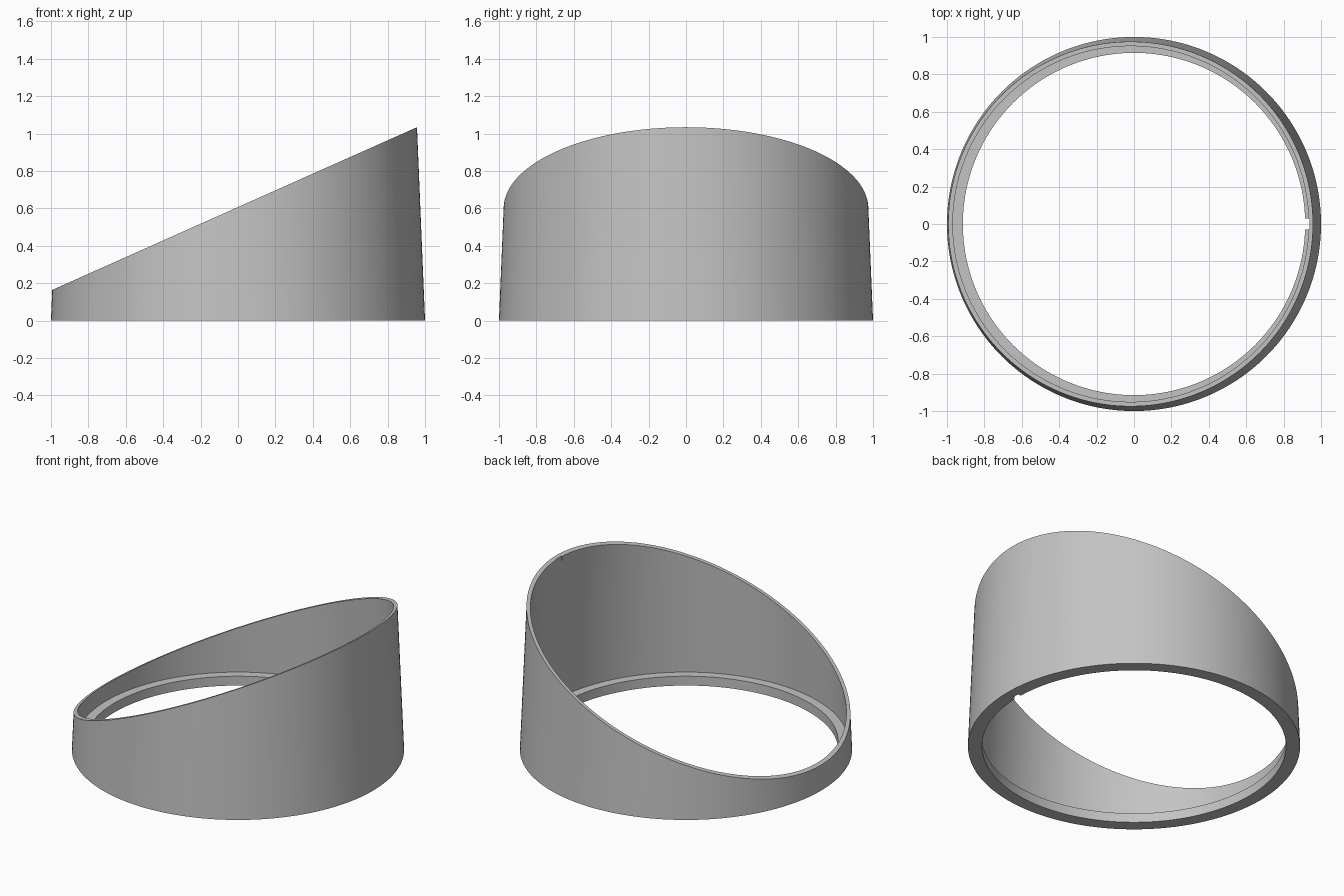
import bpy, bmesh
from math import cos, sin, tau

if "Cube" in bpy.data.objects:
    bpy.data.objects.remove(bpy.data.objects["Cube"], do_unlink=True)

SEGMENTS = 192
TAPER = 0.0415               # radius lost per unit of height
RIM_MID, RIM_SLOPE = 0.607, 0.446
OUTER, INNER = 1.0, 0.976    # wall radii at the base
LIP_RADIUS, LIP_HEIGHT = 0.915, 0.062

grey = bpy.data.materials.new("light grey")
grey.use_nodes = True
colour = (0.55, 0.55, 0.55, 1)
grey.diffuse_color = colour
grey.node_tree.nodes["Principled BSDF"].inputs["Base Color"].default_value = colour


def rim_point(base_radius, c):
    """Radius and height where a tapered wall meets the sloping rim."""
    z = (RIM_MID + RIM_SLOPE * base_radius * c) / (1 + RIM_SLOPE * TAPER * c)
    return base_radius - TAPER * z, z


def section(c):
    """Closed wall profile, from the bottom outside up and over to the lip."""
    return [(OUTER, 0), rim_point(OUTER, c), rim_point(INNER, c),
            (INNER - TAPER * LIP_HEIGHT, LIP_HEIGHT),
            (LIP_RADIUS, LIP_HEIGHT), (LIP_RADIUS, 0)]


def finish(bm, name):
    bmesh.ops.recalc_face_normals(bm, faces=bm.faces)
    mesh = bpy.data.meshes.new(name)
    bm.to_mesh(mesh)
    bm.free()
    mesh.materials.append(grey)
    obj = bpy.data.objects.new(name, mesh)
    bpy.context.collection.objects.link(obj)
    return obj


# Tapered, slope-cut tube with a lip inside its base
bm = bmesh.new()
rings = []
for i in range(SEGMENTS):
    a = tau * i / SEGMENTS
    rings.append([bm.verts.new((r * cos(a), r * sin(a), z)) for r, z in section(cos(a))])
for i, ring in enumerate(rings):
    following = rings[(i + 1) % SEGMENTS]
    for j in range(len(ring)):
        k = (j + 1) % len(ring)
        bm.faces.new((ring[j], following[j], following[k], ring[k]))
hood = finish(bm, "sloped_hood")

# Upright key slot through the lip on the tall side
bm = bmesh.new()
bmesh.ops.create_cube(bm, size=1)
bmesh.ops.scale(bm, verts=bm.verts, vec=(0.137, 0.06, 2))
bmesh.ops.translate(bm, verts=bm.verts, vec=(0.8685, 0, 0.5))
cutter = finish(bm, "key_slot_cutter")
cutter.hide_render = True

slot = hood.modifiers.new("key slot", "BOOLEAN")
slot.operation = "DIFFERENCE"
slot.solver = "EXACT"
slot.object = cutter

bpy.ops.object.select_all(action="DESELECT")
hood.select_set(True)
bpy.context.view_layer.objects.active = hood
bpy.ops.object.modifier_apply(modifier=slot.name)
bpy.data.objects.remove(cutter, do_unlink=True)
bpy.ops.object.shade_smooth_by_angle(angle=0.5)
